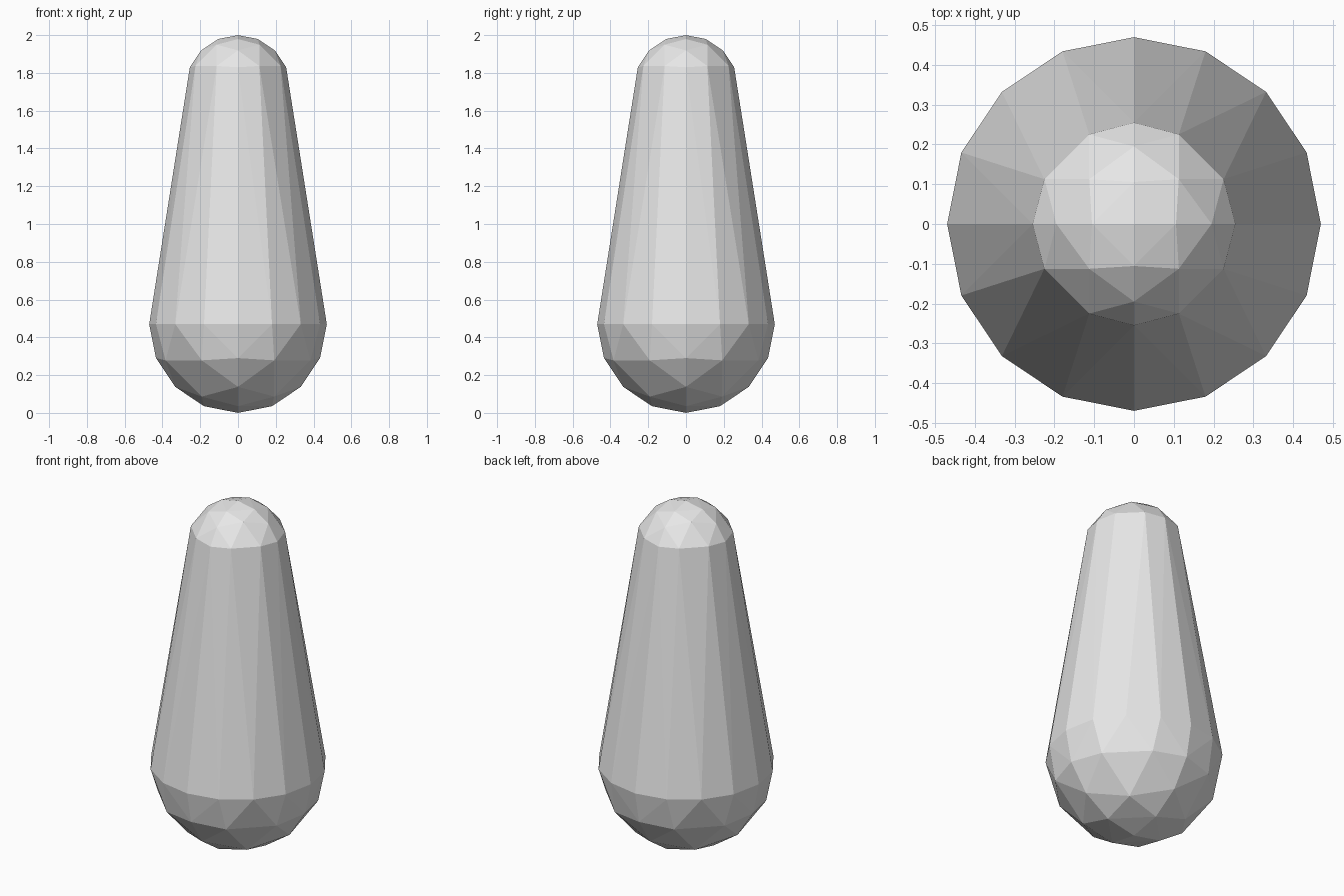
import bpy, bmesh
from mathutils import Vector

cube = bpy.data.objects.get("Cube")
if cube:
    bpy.data.objects.remove(cube, do_unlink=True)

BASE_RADIUS = 0.47
TIP_RADIUS = 0.276


# Directions of an octahedron split twice into a round ball
def ball_directions():
    triangles = [(Vector((x, 0, 0)), Vector((0, y, 0)), Vector((0, 0, z)))
                 for x in (-1, 1) for y in (-1, 1) for z in (-1, 1)]
    for _ in range(2):
        split = []
        for a, b, c in triangles:
            ab, bc, ca = [(p + q).normalized() for p, q in ((a, b), (b, c), (c, a))]
            split += [(a, ab, ca), (ab, b, bc), (ca, bc, c), (ab, bc, ca)]
        triangles = split
    unique = {tuple(round(v, 4) + 0.0 for v in p): p for t in triangles for p in t}
    return list(unique.values())


# Tapered body: large round base, small round tip, skinned together
bm = bmesh.new()
for d in ball_directions():
    if d.z < 0.01:
        bm.verts.new(d * BASE_RADIUS + Vector((0, 0, BASE_RADIUS)))
    else:
        bm.verts.new(d * TIP_RADIUS + Vector((0, 0, 2 - TIP_RADIUS)))
bmesh.ops.convex_hull(bm, input=bm.verts[:])
bmesh.ops.recalc_face_normals(bm, faces=bm.faces[:])

mesh = bpy.data.meshes.new("tapered_body")
bm.to_mesh(mesh)
bm.free()
body = bpy.data.objects.new("tapered_body", mesh)
bpy.context.collection.objects.link(body)

# Plain light grey
grey = bpy.data.materials.new("light_grey")
grey.use_nodes = True
colour = (0.8, 0.8, 0.8, 1)
grey.diffuse_color = colour
grey.node_tree.nodes["Principled BSDF"].inputs["Base Color"].default_value = colour
mesh.materials.append(grey)
